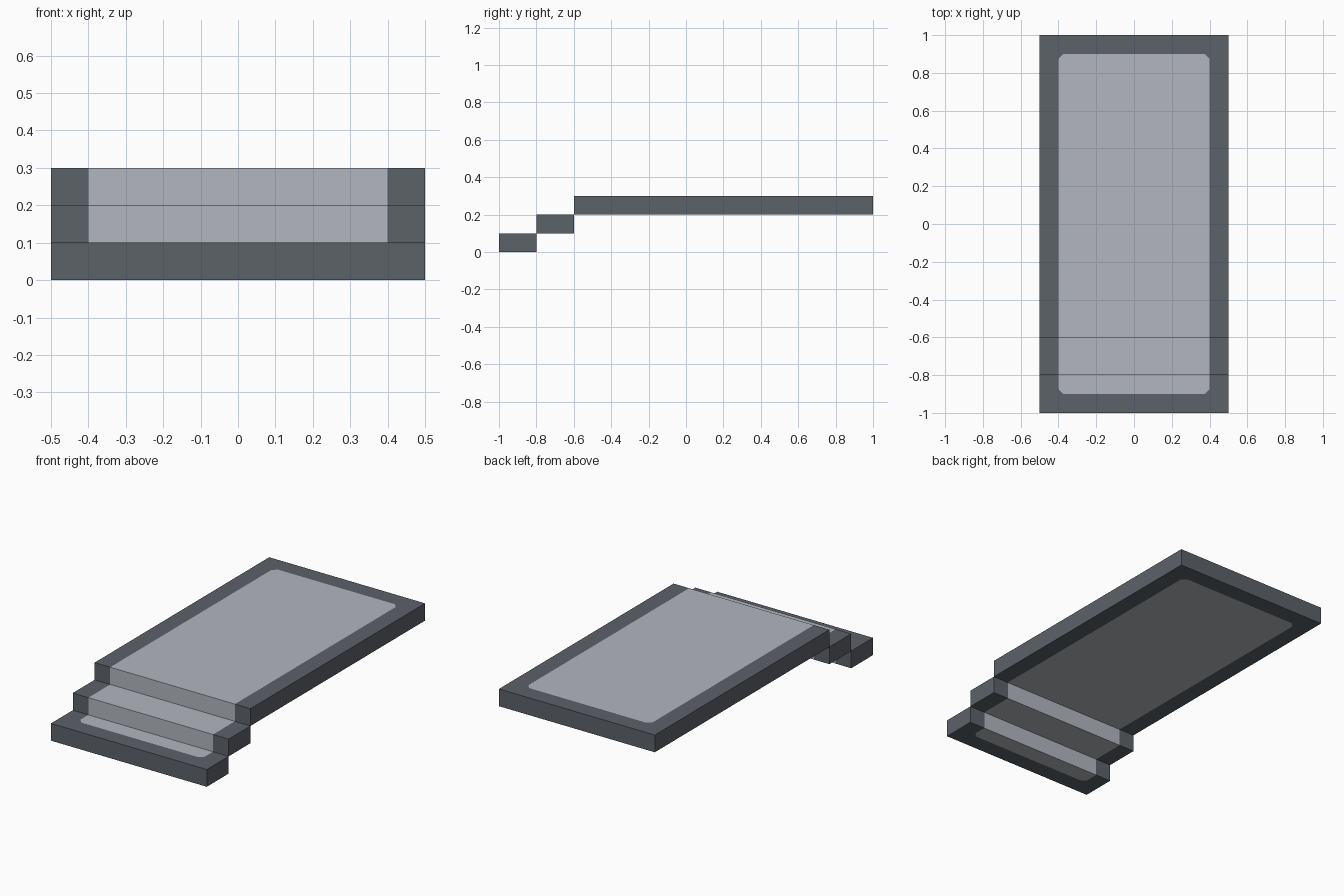
import bpy, bmesh
from mathutils import Vector

if "Cube" in bpy.data.objects:
    bpy.data.objects.remove(bpy.data.objects["Cube"])

INNER_X, INNER_Y, CHAMFER = 0.4, 0.9, 0.025


def material(name, color):
    m = bpy.data.materials.new(name)
    m.diffuse_color = (*color, 1)
    m.use_nodes = True
    m.node_tree.nodes["Principled BSDF"].inputs["Base Color"].default_value = m.diffuse_color
    return m


dark = material("dark_grey_border", (0.107, 0.122, 0.141))
light = material("light_grey_panel", (0.445, 0.474, 0.521))


def in_panel(face):
    """True when a face lies inside the chamfered light rectangle, seen from above."""
    c = face.calc_center_median()
    ax, ay = abs(c.x), abs(c.y)
    return (ax < INNER_X - 1e-4 and ay < INNER_Y - 1e-4
            and ax + ay < INNER_X + INNER_Y - CHAMFER)


def cut(bm, point, normal, faces):
    geom = set(faces)
    for f in faces:
        geom.update(f.edges)
        geom.update(f.verts)
    bmesh.ops.bisect_plane(bm, geom=list(geom), plane_co=point, plane_no=normal, dist=1e-5)


def slab(name, y0, y1, z0, z1):
    bm = bmesh.new()
    bmesh.ops.create_cube(bm, size=1)
    for v in bm.verts:
        v.co = Vector((v.co.x, (y0 + y1) / 2 + v.co.y * (y1 - y0),
                       (z0 + z1) / 2 + v.co.z * (z1 - z0)))
    # Border lines
    for s in (-1, 1):
        cut(bm, (s * INNER_X, 0, 0), (1, 0, 0), bm.faces[:])
        cut(bm, (0, s * INNER_Y, 0), (0, 1, 0), bm.faces[:])
    # Clipped panel corners
    for sx in (-1, 1):
        for sy in (-1, 1):
            cut(bm, (sx * (INNER_X - CHAMFER), sy * INNER_Y, 0), (sx, sy, 0),
                [f for f in bm.faces if in_panel(f)])
    for f in bm.faces:
        f.material_index = int(in_panel(f))
    mesh = bpy.data.meshes.new(name)
    bm.to_mesh(mesh)
    bm.free()
    mesh.materials.append(dark)
    mesh.materials.append(light)
    bpy.context.collection.objects.link(bpy.data.objects.new(name, mesh))


# Two steps rising to the long platform
slab("lower_step", -1.0, -0.8, 0.0, 0.1)
slab("upper_step", -0.8, -0.6, 0.1, 0.2)
slab("platform", -0.6, 1.0, 0.2, 0.3)
